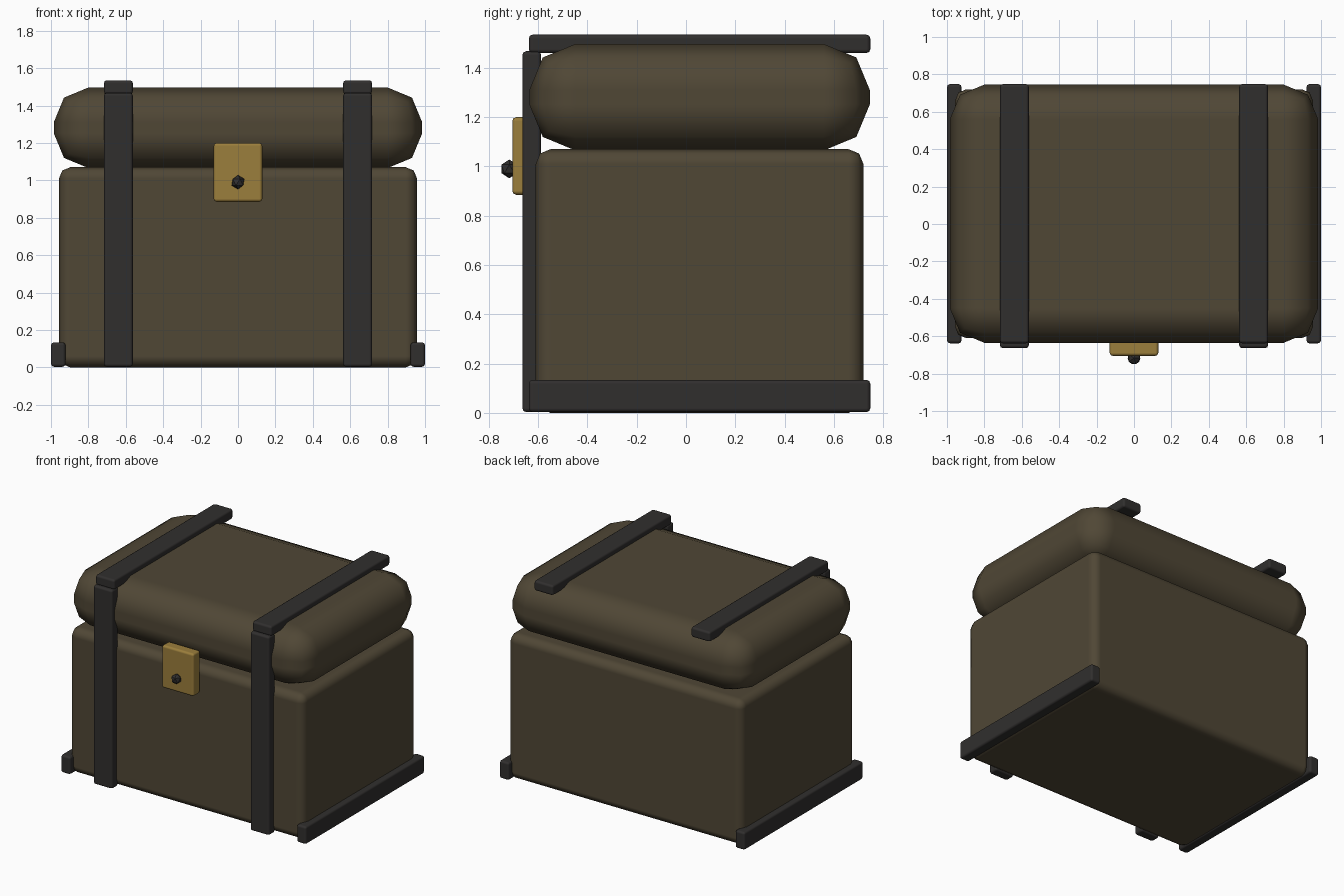
import bpy

if "Cube" in bpy.data.objects:
    bpy.data.objects.remove(bpy.data.objects["Cube"])


def material(name, rgb):
    m = bpy.data.materials.new(name)
    m.diffuse_color = (*rgb, 1.0)
    m.use_nodes = True
    m.node_tree.nodes["Principled BSDF"].inputs["Base Color"].default_value = m.diffuse_color
    return m


LEATHER = material("leather", (0.080, 0.063, 0.036))
IRON = material("dark_iron", (0.030, 0.028, 0.027))
BRASS = material("brass", (0.33, 0.21, 0.045))


def box(name, x, y, z, bevel, mat):
    """Bevelled box from (min, max) ranges on each axis."""
    bpy.ops.mesh.primitive_cube_add(
        size=1, location=[(r[0] + r[1]) / 2 for r in (x, y, z)])
    ob = bpy.context.object
    ob.name = name
    ob.scale = [r[1] - r[0] for r in (x, y, z)]
    bpy.ops.object.transform_apply(location=False, rotation=False, scale=True)
    bpy.ops.object.shade_smooth()
    b = ob.modifiers.new("Bevel", 'BEVEL')
    b.width = bevel
    b.segments = 2
    b.harden_normals = True
    ob.data.materials.append(mat)
    return ob


# Chest body and padded lid
box("chest_body", (-0.957, 0.957), (-0.61, 0.72), (0.0, 1.07), 0.06, LEATHER)
box("lid", (-0.985, 0.985), (-0.636, 0.746), (1.065, 1.497), 0.187, LEATHER)

# Straps and base rails on both sides
for side, s in (("left", -1), ("right", 1)):
    strap = sorted((s * 0.562, s * 0.717))
    rail = sorted((s * 0.922, s * 1.0))
    box(f"front_strap_{side}", strap, (-0.664, -0.588), (0.003, 1.468), 0.016, IRON)
    box(f"top_strap_{side}", strap, (-0.638, 0.748), (1.46, 1.535), 0.016, IRON)
    box(f"base_rail_{side}", rail, (-0.638, 0.748), (0.003, 0.134), 0.016, IRON)

# Latch plate
box("latch_plate", (-0.13, 0.13), (-0.705, -0.622), (0.885, 1.2), 0.016, BRASS)

# Faceted latch knob
bpy.ops.mesh.primitive_ico_sphere_add(subdivisions=1, radius=0.038,
                                      location=(0, -0.717, 0.99))
knob = bpy.context.object
knob.name = "latch_knob"
knob.data.materials.append(IRON)
